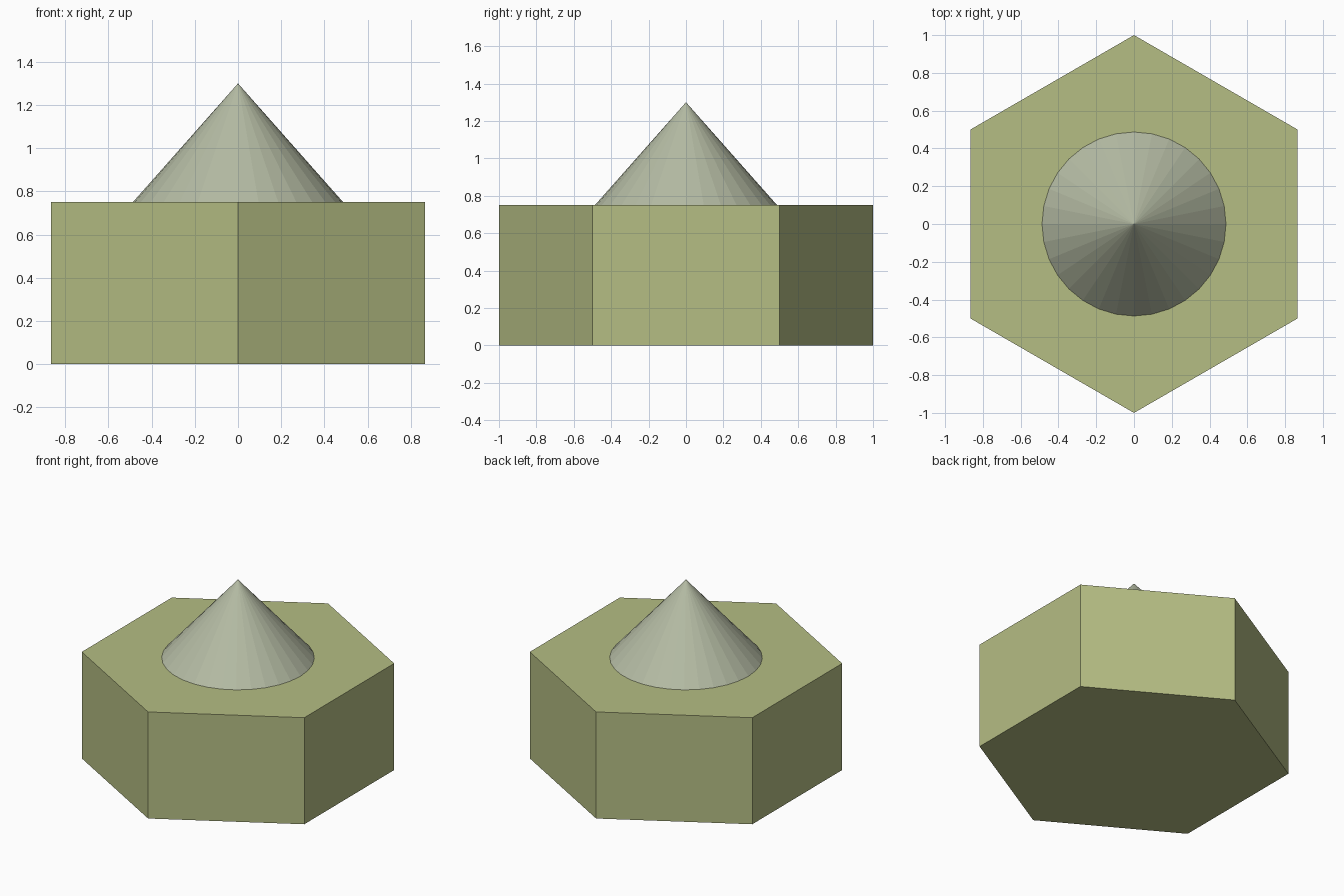
import bpy

if "Cube" in bpy.data.objects:
    bpy.data.objects.remove(bpy.data.objects["Cube"])

BASE_H = 0.75      # height of the hexagonal block
APEX_Z = 1.30      # tip of the cone
CONE_R = 0.487     # cone radius where it meets the block
SINK = 0.05        # how far the cone is sunk into the block


def finish(name, colour):
    """Name the active object and give it a plain colour."""
    obj = bpy.context.object
    obj.name = name
    mat = bpy.data.materials.new(name + "_colour")
    mat.diffuse_color = (*colour, 1.0)
    mat.use_nodes = True
    mat.node_tree.nodes["Principled BSDF"].inputs["Base Color"].default_value = mat.diffuse_color
    obj.data.materials.append(mat)
    return obj


# Hexagonal block, corners towards front and back
bpy.ops.mesh.primitive_cylinder_add(vertices=6, radius=1.0, depth=BASE_H,
                                    location=(0, 0, BASE_H / 2))
finish("hexagonal_base", (0.46, 0.51, 0.23))

# Flat-faceted cone, continued a little into the block at the same slope
height = APEX_Z - BASE_H + SINK
radius = CONE_R * height / (APEX_Z - BASE_H)
bpy.ops.mesh.primitive_cone_add(vertices=32, radius1=radius, radius2=0.0,
                                depth=height,
                                location=(0, 0, APEX_Z - height / 2))
finish("cone_top", (0.46, 0.50, 0.37))
